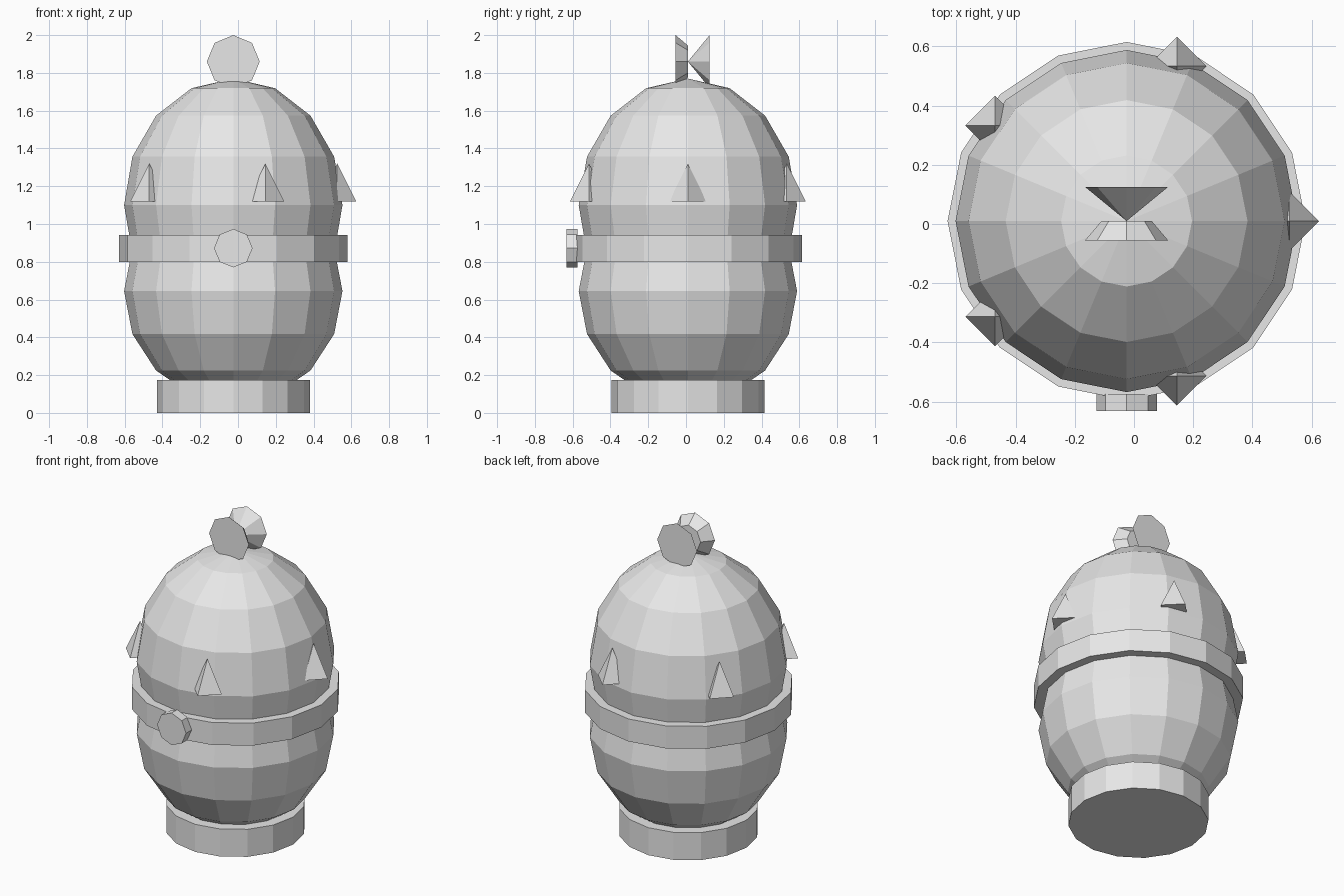
import bpy
import math

cube = bpy.data.objects.get("Cube")
if cube:
    bpy.data.objects.remove(cube, do_unlink=True)

grey = bpy.data.materials.new("plain_grey")
grey.use_nodes = True
colour = (0.8, 0.8, 0.8, 1)
grey.diffuse_color = colour
grey.node_tree.nodes["Principled BSDF"].inputs["Base Color"].default_value = colour

# Vertical axis shared by all turned parts
CX, CY = -0.025, 0.01


def finish(name):
    ob = bpy.context.object
    ob.name = name
    ob.data.materials.append(grey)
    return ob


def ball(name, z, radius, half_height):
    bpy.ops.mesh.primitive_uv_sphere_add(segments=16, ring_count=8, radius=1,
                                         location=(CX, CY, z))
    ob = finish(name)
    ob.scale = (radius, radius, half_height)
    return ob


def drum(name, bottom, top, radius):
    bpy.ops.mesh.primitive_cylinder_add(vertices=16, radius=radius, depth=top - bottom,
                                        location=(CX, CY, (bottom + top) / 2))
    return finish(name)


def front_cone(name, z, y0, y1, r0, r1):
    """Eight-sided cone lying along y, from y0 (radius r0) to y1 (radius r1)."""
    bpy.ops.mesh.primitive_cone_add(vertices=8, radius1=r0, radius2=r1, depth=y1 - y0,
                                    location=(CX, (y0 + y1) / 2, z),
                                    rotation=(-math.pi / 2, 0, 0))
    return finish(name)


# Body halves, foot and belt
ball("lower_body", 0.645, 0.578, 0.595)
ball("upper_body", 1.1, 0.578, 0.67)
drum("foot", 0, 0.175, 0.405)
drum("belt", 0.80, 0.943, 0.605)

# Knob on the front of the belt
front_cone("belt_knob", 0.872, -0.632, -0.575, 0.102, 0.102)

# Crown: a tapered disc and a cone meeting at the middle
front_cone("crown_front", 1.86, -0.055, 0.01, 0.14, 0.085)
front_cone("crown_back", 1.86, 0.01, 0.125, 0, 0.14)

# Ring of five four-sided spikes, all facing the same way
for i in range(5):
    a = math.tau * i / 5
    bpy.ops.mesh.primitive_cone_add(vertices=4, radius1=0.1, radius2=0, depth=0.2,
                                    location=(CX + 0.55 * math.cos(a),
                                              CY + 0.55 * math.sin(a), 1.22))
    finish(f"spike_{i + 1}")
